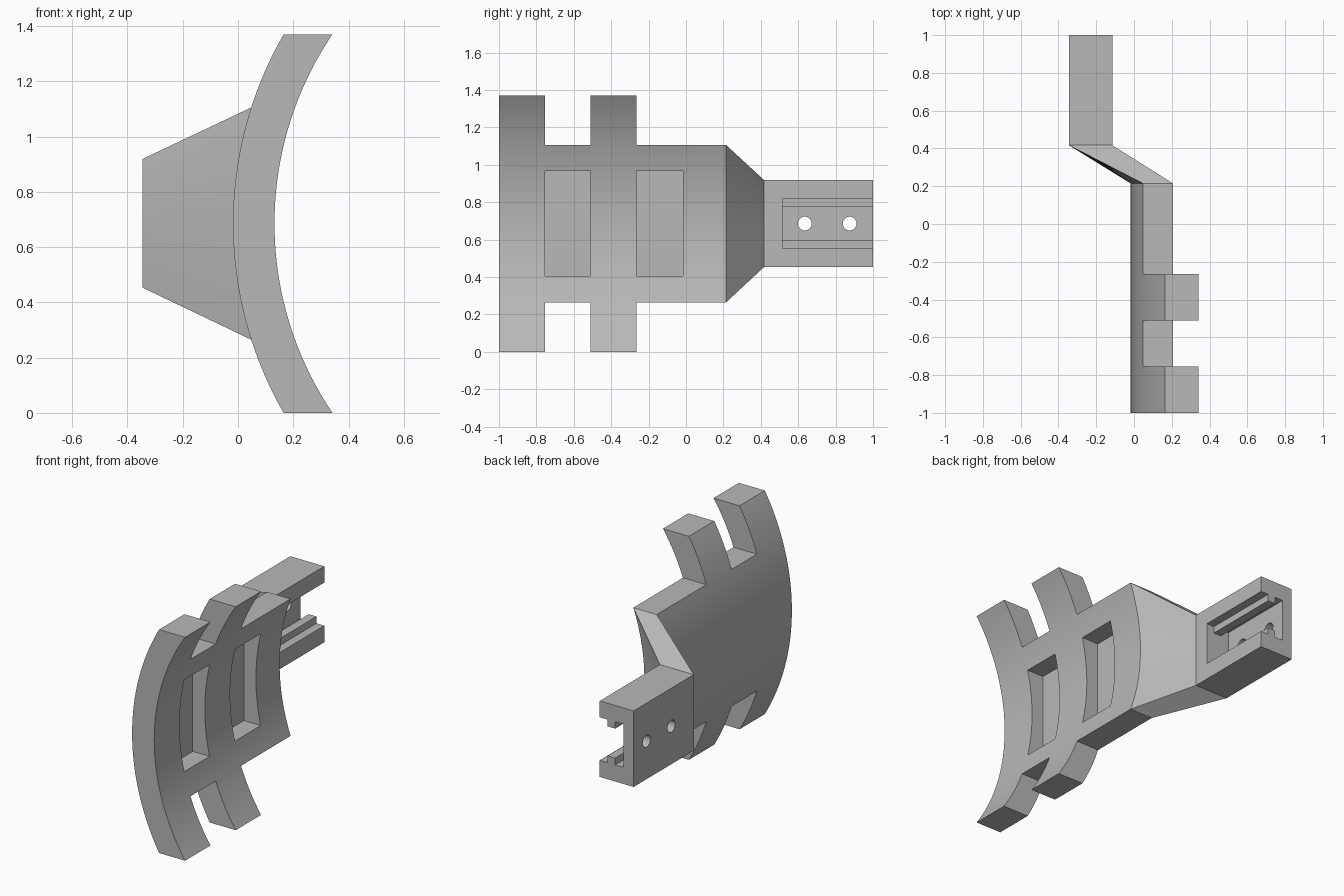
import bpy
import bmesh
import math

if "Cube" in bpy.data.objects:
    bpy.data.objects.remove(bpy.data.objects["Cube"], do_unlink=True)

grey = bpy.data.materials.new("plain grey")
grey.use_nodes = True
colour = (0.48, 0.48, 0.48, 1)
grey.diffuse_color = colour
grey.node_tree.nodes["Principled BSDF"].inputs["Base Color"].default_value = colour

CX, CZ, R_OUT, R_IN = 1.355, 0.685, 1.373, 1.223
SHOULDER = 0.42                      # half height of the wide plate


def make_object(name, bm):
    bmesh.ops.recalc_face_normals(bm, faces=bm.faces)
    mesh = bpy.data.meshes.new(name)
    bm.to_mesh(mesh)
    bm.free()
    mesh.materials.append(grey)
    obj = bpy.data.objects.new(name, mesh)
    bpy.context.collection.objects.link(obj)
    return obj


def arc_section(z0, z1, n):
    """Pairs of (x, z) points on the concave and convex arcs."""
    pairs = []
    for i in range(n + 1):
        z = z0 + (z1 - z0) * i / n
        pairs.append([(CX - math.sqrt(r * r - (z - CZ) ** 2), z) for r in (R_IN, R_OUT)])
    return pairs


def flat_section(x_in, x_out, z0, z1, n):
    zs = [z0 + (z1 - z0) * i / n for i in range(n + 1)]
    return [[(x_in, z), (x_out, z)] for z in zs]


def loft(name, stations):
    """Closed solid through sections placed at successive y positions."""
    bm = bmesh.new()
    rings = []
    for y, pairs in stations:
        loop = [p[0] for p in pairs] + [p[1] for p in reversed(pairs)]
        rings.append([bm.verts.new((x, y, z)) for x, z in loop])
    count = len(rings[0])
    for a, b in zip(rings, rings[1:]):
        for i in range(count):
            j = (i + 1) % count
            bm.faces.new((a[i], a[j], b[j], b[i]))
    for ring in (rings[0], rings[-1]):
        for i in range(count // 2 - 1):
            bm.faces.new((ring[i], ring[i + 1], ring[count - 2 - i], ring[count - 1 - i]))
    return make_object(name, bm)


def box(name, xs, ys, zs):
    bm = bmesh.new()
    bmesh.ops.create_cube(bm, size=1)
    for v in bm.verts:
        v.co = [(lo + hi) / 2 + c * (hi - lo) for c, (lo, hi) in zip(v.co, (xs, ys, zs))]
    return make_object(name, bm)


def combine(target, other, operation):
    bpy.context.view_layer.objects.active = target
    mod = target.modifiers.new(operation, "BOOLEAN")
    mod.operation, mod.solver, mod.object = operation, "EXACT", other
    bpy.ops.object.modifier_apply(modifier=mod.name)
    bpy.data.objects.remove(other, do_unlink=True)


# Curved plate, tapering neck and mounting block in one loft
N = 24
plate = arc_section(CZ - SHOULDER, CZ + SHOULDER, N)
block = flat_section(-0.115, -0.345, 0.453, 0.919, N)
bracket = loft("curved_bracket", [(-1, plate), (0.215, plate), (0.417, block), (1, block)])

# Four arm tips continuing the curve above and below
for y0, y1 in ((-1, -0.755), (-0.51, -0.265)):
    for side in (-1, 1):
        tip = arc_section(CZ + side * SHOULDER, CZ + side * CZ, 8)
        combine(bracket, loft("arm_tip", [(y0, tip), (y1, tip)]), "UNION")

# Flat-bottomed pockets in the concave side
for y0, y1 in ((-0.755, -0.51), (-0.265, -0.015)):
    combine(bracket, box("pocket_cutter", (0.05, 0.5), (y0, y1), (0.405, 0.968)), "DIFFERENCE")

# Ribbed channel: narrow gap, wide back and wide mouth
for x0, x1, half in ((-0.277, 0, 0.09), (-0.277, -0.22, 0.132), (-0.168, 0, 0.132)):
    channel = box("channel_cutter", (x0, x1), (0.515, 1.1), (0.687 - half, 0.687 + half))
    combine(bracket, channel, "DIFFERENCE")

# Screw holes through the back of the block
for y in (0.635, 0.875):
    bm = bmesh.new()
    bmesh.ops.create_cone(bm, cap_ends=True, segments=32, radius1=0.037, radius2=0.037, depth=0.3)
    for v in bm.verts:
        v.co = (v.co.z - 0.3, y + v.co.x, 0.686 + v.co.y)
    combine(bracket, make_object("hole_cutter", bm), "DIFFERENCE")

bpy.ops.object.select_all(action="DESELECT")
bracket.select_set(True)
bpy.context.view_layer.objects.active = bracket
bpy.ops.object.shade_smooth_by_angle(angle=math.radians(25))
